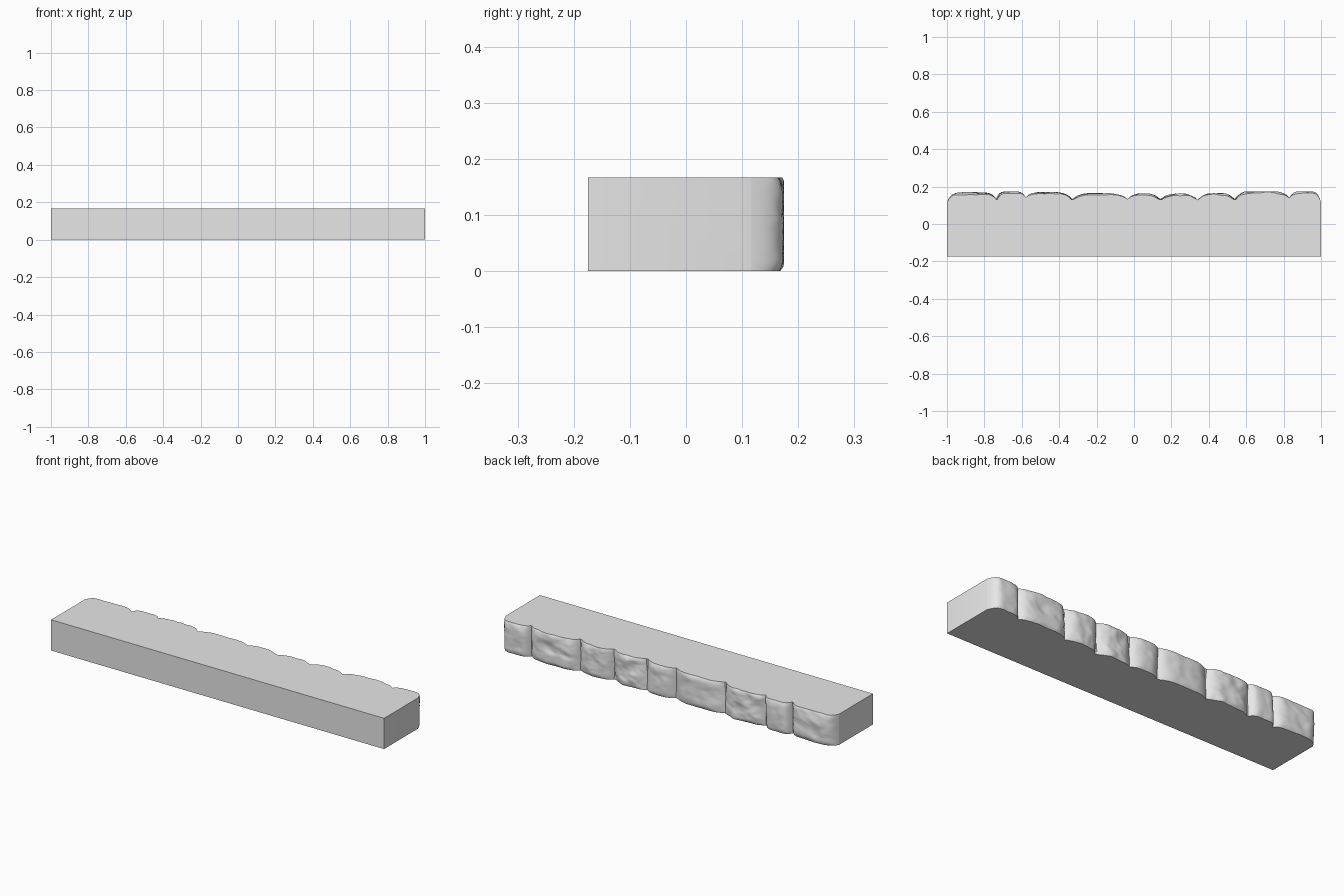
import bpy, bmesh, math
from mathutils import Vector, noise

if "Cube" in bpy.data.objects:
    bpy.data.objects.remove(bpy.data.objects["Cube"])

HEIGHT, FRONT = 0.167, -0.175
ROWS, COLS = 22, 30

# Seams between the rough stones along the back: (x, depth)
SEAMS = [(-1, .115), (-.735, .13), (-.58, .138), (-.33, .13), (-.035, .13),
         (.14, .13), (.34, .125), (.54, .13), (.83, .138), (1, .115)]
# Each stone: (bulge depth, squareness, roughness, lean)
STONES = [(.168, 6, .006, .0), (.174, 5, .003, .004), (.169, 4, .009, -.004),
          (.164, 4, .004, .005), (.163, 3, .004, -.004), (.160, 3, .010, .008),
          (.165, 3, .007, -.004), (.174, 6, .009, .004), (.174, 5, .004, .0)]

stone_grey = bpy.data.materials.new("stone grey")
stone_grey.use_nodes = True
stone_grey.diffuse_color = (.8, .8, .8, 1)
stone_grey.node_tree.nodes["Principled BSDF"].inputs["Base Color"].default_value = (.8, .8, .8, 1)


def stone_point(i, t, row):
    """Point on the rough back of stone i, with t from -1 to 1 across it."""
    (x0, y0), (x1, y1) = SEAMS[i], SEAMS[i + 1]
    peak, square, rough, lean = STONES[i]
    u = row / ROWS
    s = (t + 1) / 2
    x, z = x0 + (x1 - x0) * s, u * HEIGHT
    base = y0 + (y1 - y0) * s
    bulge = 1 - abs(t) ** square
    chips = noise.fractal(Vector((x * 13, i * 5, z * 16)), 1.0, 2.0, 4)
    y = base + (peak - base) * bulge + rough * bulge * (chips - .15)
    y -= .008 * bulge * abs(2 * u - 1) ** 8          # softened rims
    fade = 1 - x ** 10                                # ends stay square
    return Vector((x + lean * fade * (2 * u - 1), min(y, .175), z))


# Slab sections, closed front to rough back, joined along the length
bm = bmesh.new()
sections = []
for i in range(len(STONES)):
    for k in range(COLS + (i == len(STONES) - 1)):
        t = -math.cos(math.pi * k / COLS)
        points = [stone_point(i, t, row) for row in range(ROWS + 1)]
        x = points[ROWS // 2].x
        ring = [Vector((x, FRONT, 0))] + points + [Vector((x, FRONT, HEIGHT))]
        sections.append([bm.verts.new(p) for p in ring])
for a, b in zip(sections, sections[1:]):
    for j in range(len(a)):
        n = (j + 1) % len(a)
        bm.faces.new((a[j], a[n], b[n], b[j]))
bm.faces.new(sections[0])
bm.faces.new(sections[-1])
bmesh.ops.recalc_face_normals(bm, faces=bm.faces)

mesh = bpy.data.meshes.new("stone_edging")
bm.to_mesh(mesh)
bm.free()
mesh.materials.append(stone_grey)
slab = bpy.data.objects.new("stone_edging", mesh)
bpy.context.collection.objects.link(slab)
bpy.ops.object.select_all(action='DESELECT')
slab.select_set(True)
bpy.context.view_layer.objects.active = slab
bpy.ops.object.shade_smooth_by_angle(angle=math.radians(35))
